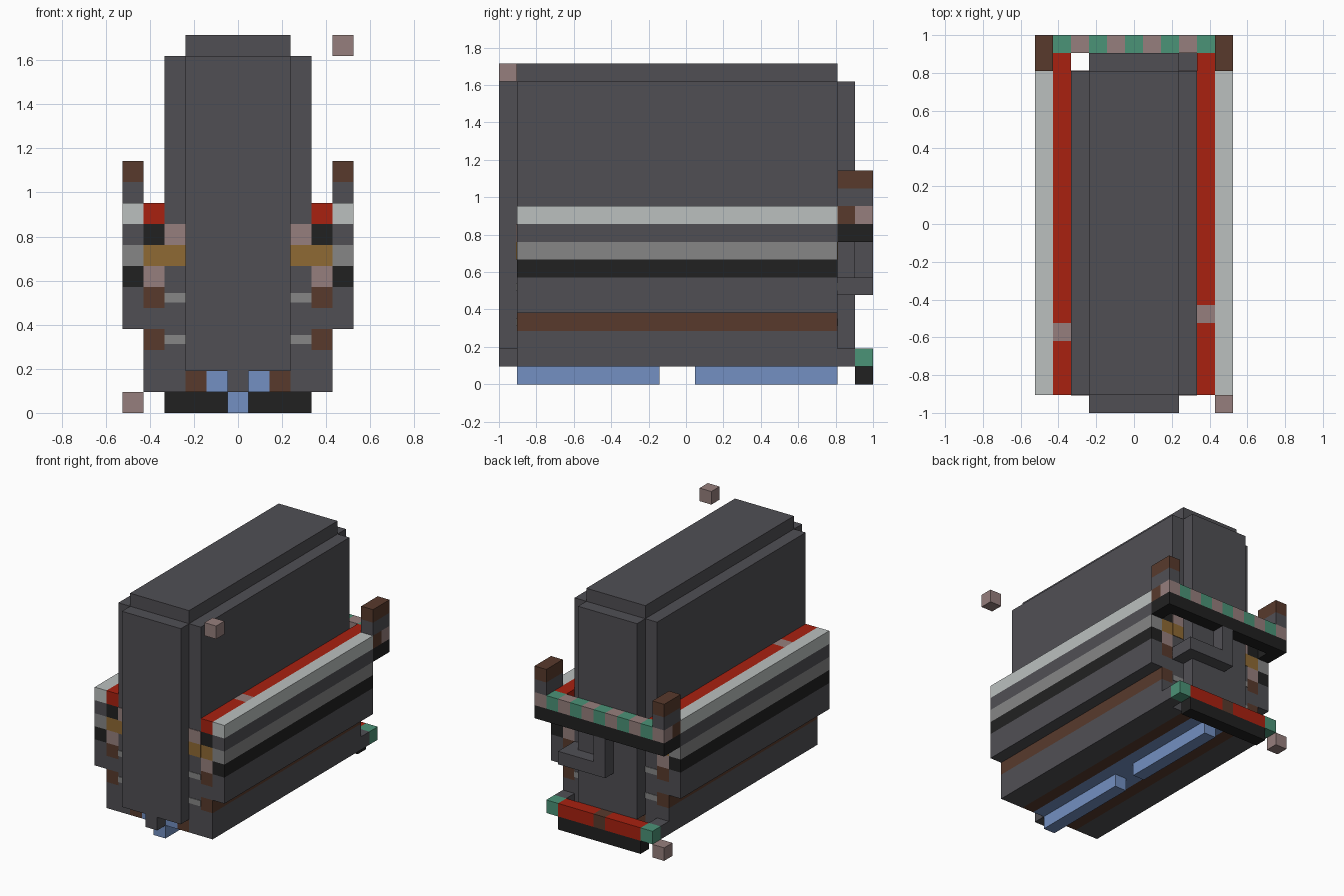
import bpy

cube = bpy.data.objects.get("Cube")
if cube:
    bpy.data.objects.remove(cube, do_unlink=True)

U = 2 / 21  # size of one block


def material(name, code):
    m = bpy.data.materials.new(name)
    rgb = [int(code[n:n + 2], 16) / 255 for n in (0, 2, 4)]
    col = [c / 12.92 if c < 0.04045 else ((c + 0.055) / 1.055) ** 2.4 for c in rgb] + [1]
    m.diffuse_color = col
    m.use_nodes = True
    m.node_tree.nodes["Principled BSDF"].inputs["Base Color"].default_value = col
    return m


DARK = material("dark grey", "504f54")
BROWN = material("brown", "583a2c")
PINK = material("dusty pink", "967f7d")
RED = material("red", "a92110")
LIGHT = material("light grey", "bbc0bf")
GREY = material("mid grey", "868686")
BLACK = material("black", "212121")
GOLD = material("ochre", "8f6a33")
BLUE = material("blue", "7390c2")
GREEN = material("green", "4b9377")


def box(name, mat, x, y, z):
    """Box from low/high pairs in block units; x is counted from the centre line."""
    spans = [x, y, z]
    mid = [(a + b) / 2 for a, b in spans]
    bpy.ops.mesh.primitive_cube_add(size=1, location=(mid[0] * U, (mid[1] - 10.5) * U, mid[2] * U))
    ob = bpy.context.object
    ob.name = name
    ob.scale = [abs(b - a) * U for a, b in spans]
    ob.data.materials.append(mat)
    return ob


def pair(name, mat, x, y, z):
    box("left_" + name, mat, x, y, z)
    box("right_" + name, mat, (-x[1], -x[0]), y, z)


def block(name, mat, i, j, k):
    box(name, mat, (i - .5, i + .5), (j, j + 1), (k, k + 1))


LONG = (1, 19)

# Tall body with raised roof and end panels
box("body", DARK, (-3.5, 3.5), LONG, (2, 17))
box("roof", DARK, (-2.5, 2.5), LONG, (17, 18))
box("front_panel", DARK, (-2.5, 2.5), (0, 1), (2, 17))
box("back_panel", DARK, (-2.5, 2.5), (19, 20), (2, 17))
block("front_coupler", DARK, 0, 0, 1)
block("back_coupler", DARK, 0, 19, 1)

# Underside: outer skirts, brown runners, blue keel
pair("skirt_base", DARK, (2.5, 4.5), LONG, (1, 2))
pair("runner", BROWN, (1.5, 2.5), LONG, (1, 2))
box("keel_plate", BLUE, (-1.5, 1.5), LONG, (1, 2))
box("front_keel", BLUE, (-.5, .5), (1, 9), (0, 1))
box("back_keel", BLUE, (-.5, .5), (11, 19), (0, 1))

# Inner side bands, bottom to top
for n, (mat, lo, hi) in enumerate([(DARK, 2, 3), (BROWN, 3, 4), (DARK, 4, 5), (BROWN, 5, 6),
                                   (PINK, 6, 7), (GOLD, 7, 8), (BLACK, 8, 9)]):
    pair(f"inner_band_{n}", mat, (3.5, 4.5), LONG, (lo, hi))

# Red rail with one pink block on each side
for side, spot in ((1, 5), (-1, 4)):
    x = (side * 4 - .5, side * 4 + .5)
    box("rail_front", RED, x, (1, spot), (9, 10))
    block("rail_spot", PINK, side * 4, spot, 9)
    box("rail_back", RED, x, (spot + 1, 20), (9, 10))

# Outer side bands
for n, (mat, lo, hi) in enumerate([(DARK, 4, 6), (BLACK, 6, 7), (GREY, 7, 8),
                                   (DARK, 8, 9), (LIGHT, 9, 10)]):
    pair(f"outer_band_{n}", mat, (4.5, 5.5), LONG, (lo, hi))

# Painted plates on both end faces
for end, y in (("front", (.96, 1)), ("back", (19, 19.04))):
    pair(end + "_ochre_plate", GOLD, (2.5, 3.5), y, (7, 8))
    pair(end + "_pink_plate", PINK, (2.5, 3.5), y, (8, 9))
    for z in (3, 5):
        pair(end + "_bolt_plate", GREY, (2.5, 3.5), y, (z + .27, z + .7))

# Back posts
pair("post_base", BLACK, (4.5, 5.5), (19, 21), (8, 9))
pair("post_inner", BROWN, (4.5, 5.5), (19, 20), (9, 10))
pair("post_lamp", PINK, (4.5, 5.5), (20, 21), (9, 10))
pair("post_middle", DARK, (4.5, 5.5), (19, 21), (10, 11))
pair("post_top", BROWN, (4.5, 5.5), (19, 21), (11, 12))

# Upper bar: alternating blocks above a black beam
box("upper_beam", BLACK, (-4.5, 4.5), (20, 21), (8, 9))
for i in range(-4, 5):
    block("upper_bar_block", PINK if i % 2 else GREEN, i, 20, 9)

# Bent pipe under the upper bar
block("pipe_root", DARK, 3, 19, 5)
box("pipe_run", DARK, (-.5, 3.5), (20, 21), (5, 6))
box("pipe_riser", DARK, (-.5, .5), (20, 21), (6, 8))

# Lower bumper
box("bumper_beam", BLACK, (-3.5, 3.5), (20, 21), (0, 1))
block("bumper_centre", BROWN, 0, 20, 1)
pair("bumper", RED, (.5, 3.5), (20, 21), (1, 2))
pair("bumper_end", GREEN, (3.5, 4.5), (20, 21), (1, 2))
pair("bumper_bracket", DARK, (3.5, 4.5), (19, 20), (1, 2))

# Loose corner blocks
block("front_corner_block", PINK, 5, 0, 17)
block("back_corner_block", PINK, -5, 20, 0)
